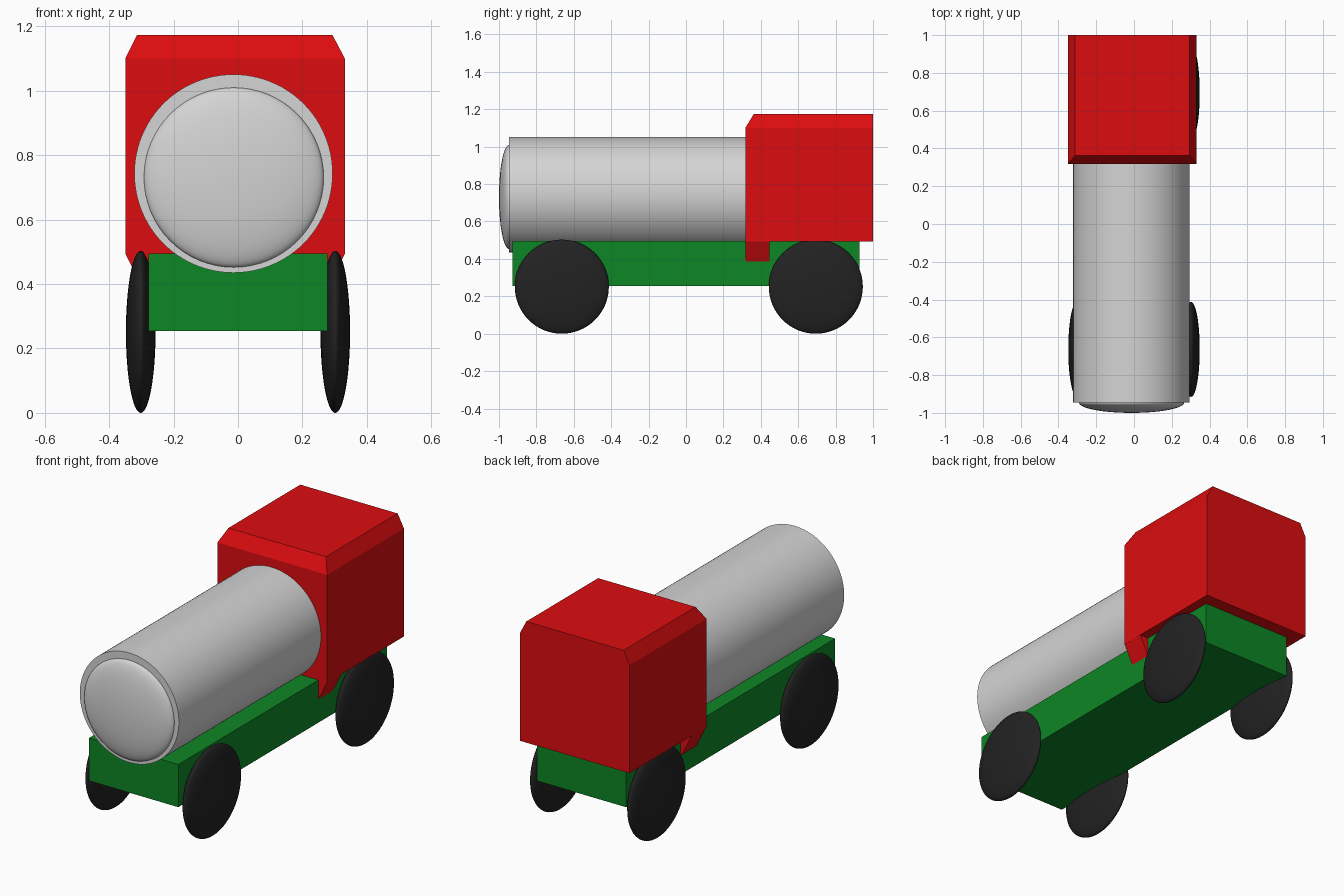
import bpy, bmesh, math

if "Cube" in bpy.data.objects:
    bpy.data.objects.remove(bpy.data.objects["Cube"])


def material(name, rgb):
    m = bpy.data.materials.new(name)
    m.diffuse_color = (*rgb, 1.0)
    m.use_nodes = True
    m.node_tree.nodes["Principled BSDF"].inputs["Base Color"].default_value = m.diffuse_color
    return m


RED = material("red", (0.72, 0.004, 0.005))
GREEN = material("green", (0.004, 0.24, 0.018))
GREY = material("light grey", (0.66, 0.66, 0.66))
BLACK = material("black", (0.016, 0.016, 0.016))


def loft(name, loops, mat):
    """Solid skinned through stacked rectangles (x0, x1, y0, y1, z)."""
    bm = bmesh.new()
    rings = [[bm.verts.new(p) for p in
              ((x0, y0, z), (x1, y0, z), (x1, y1, z), (x0, y1, z))]
             for x0, x1, y0, y1, z in loops]
    bm.faces.new(rings[0][::-1])
    bm.faces.new(rings[-1])
    for a, b in zip(rings, rings[1:]):
        for i in range(4):
            j = (i + 1) % 4
            bm.faces.new((a[i], a[j], b[j], b[i]))
    mesh = bpy.data.meshes.new(name)
    bm.to_mesh(mesh)
    bm.free()
    mesh.materials.append(mat)
    ob = bpy.data.objects.new(name, mesh)
    bpy.context.collection.objects.link(ob)
    return ob


def finish(name, mat):
    ob = bpy.context.object
    ob.name = name
    ob.data.materials.append(mat)
    bpy.ops.object.shade_smooth_by_angle(angle=math.radians(35))
    return ob


def ellipsoid(name, centre, radii, mat, rot):
    bpy.ops.mesh.primitive_uv_sphere_add(segments=64, ring_count=32, radius=1,
                                         location=centre, rotation=rot)
    bpy.context.object.scale = radii
    return finish(name, mat)


# Chassis beam
loft("chassis", [(-0.278, 0.278, -0.927, 0.928, 0.255),
                 (-0.278, 0.278, -0.927, 0.928, 0.495)], GREEN)

# Cab with sloped roof edges, and the tapered bracket under its front
loft("cab", [(-0.35, 0.332, 0.317, 1.0, 0.493),
             (-0.35, 0.332, 0.317, 1.0, 1.10),
             (-0.313, 0.293, 0.362, 1.0, 1.174)], RED)
loft("cab_bracket", [(-0.288, 0.270, 0.317, 0.447, 0.37),
                     (-0.35, 0.332, 0.317, 0.447, 0.494)], RED)

# Boiler tank and its domed front
y0, y1 = -0.945, 0.40
bpy.ops.mesh.primitive_cylinder_add(vertices=96, radius=0.308, depth=y1 - y0,
                                    location=(-0.014, (y0 + y1) / 2, 0.743),
                                    rotation=(math.pi / 2, 0, 0))
finish("boiler", GREY)
ellipsoid("boiler_dome", (-0.013, y0, 0.731), (0.279, 0.279, 0.055), GREY,
          (math.pi / 2, 0, 0))

# Lens shaped wheels
for end, y in (("front", -0.664), ("rear", 0.694)):
    for side, s in (("left", -1), ("right", 1)):
        ellipsoid(f"{end}_{side}_wheel", (s * 0.302, y, 0.2515),
                  (0.2515, 0.2515, 0.046), BLACK, (0, math.pi / 2, 0))
